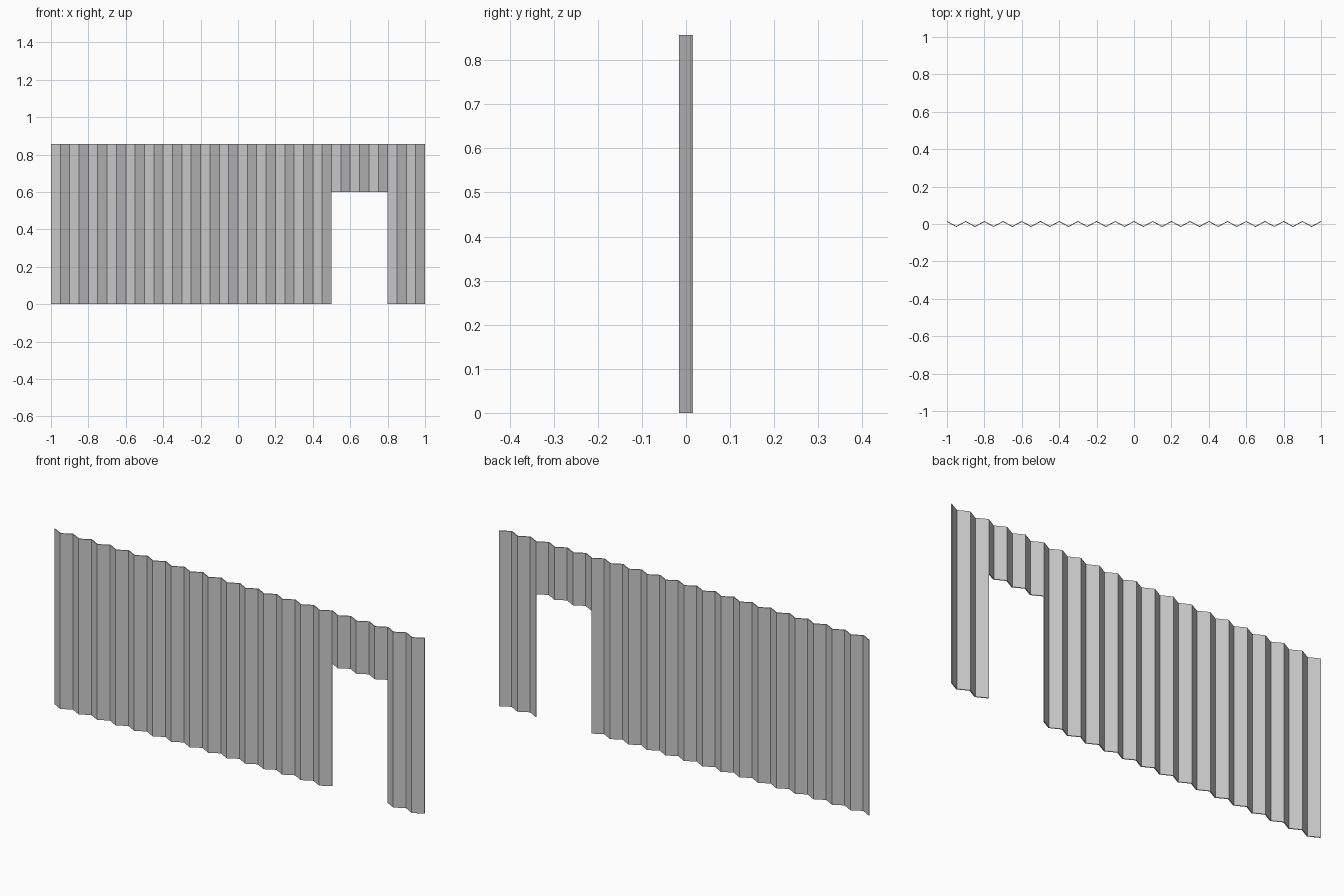
import bpy, bmesh

if "Cube" in bpy.data.objects:
    bpy.data.objects.remove(bpy.data.objects["Cube"])

HEIGHT, DOOR_TOP = 0.857, 0.60
STEP, COUNT = 0.05, 40
DEPTH, THICK = 0.0135, 0.005
DOOR = range(30, 36)          # folds above the doorway (x 0.5 to 0.8)

bm = bmesh.new()


# Folded sheet: one strip of quads per fold, split at door height
def vert(i, z):
    y = (DEPTH if i % 2 == 0 else -DEPTH) - THICK / 2
    return bm.verts.new((-1 + i * STEP, y, z))


grid = [[vert(i, z) for z in (0, DOOR_TOP, HEIGHT)] for i in range(COUNT + 1)]
for i in range(COUNT):
    for k in (0, 1):
        if k == 0 and i in DOOR:
            continue
        a, b = grid[i], grid[i + 1]
        bm.faces.new((a[k], b[k], b[k + 1], a[k + 1]))
bmesh.ops.delete(bm, geom=[v for v in bm.verts if not v.link_faces], context='VERTS')

# Sheet thickness
ext = bmesh.ops.extrude_face_region(bm, geom=bm.faces[:], use_keep_orig=True)
new = [g for g in ext["geom"] if isinstance(g, bmesh.types.BMVert)]
bmesh.ops.translate(bm, verts=new, vec=(0, THICK, 0))
bmesh.ops.recalc_face_normals(bm, faces=bm.faces[:])

mesh = bpy.data.meshes.new("corrugated_wall")
bm.to_mesh(mesh)
bm.free()
bpy.context.collection.objects.link(bpy.data.objects.new("corrugated_wall", mesh))
